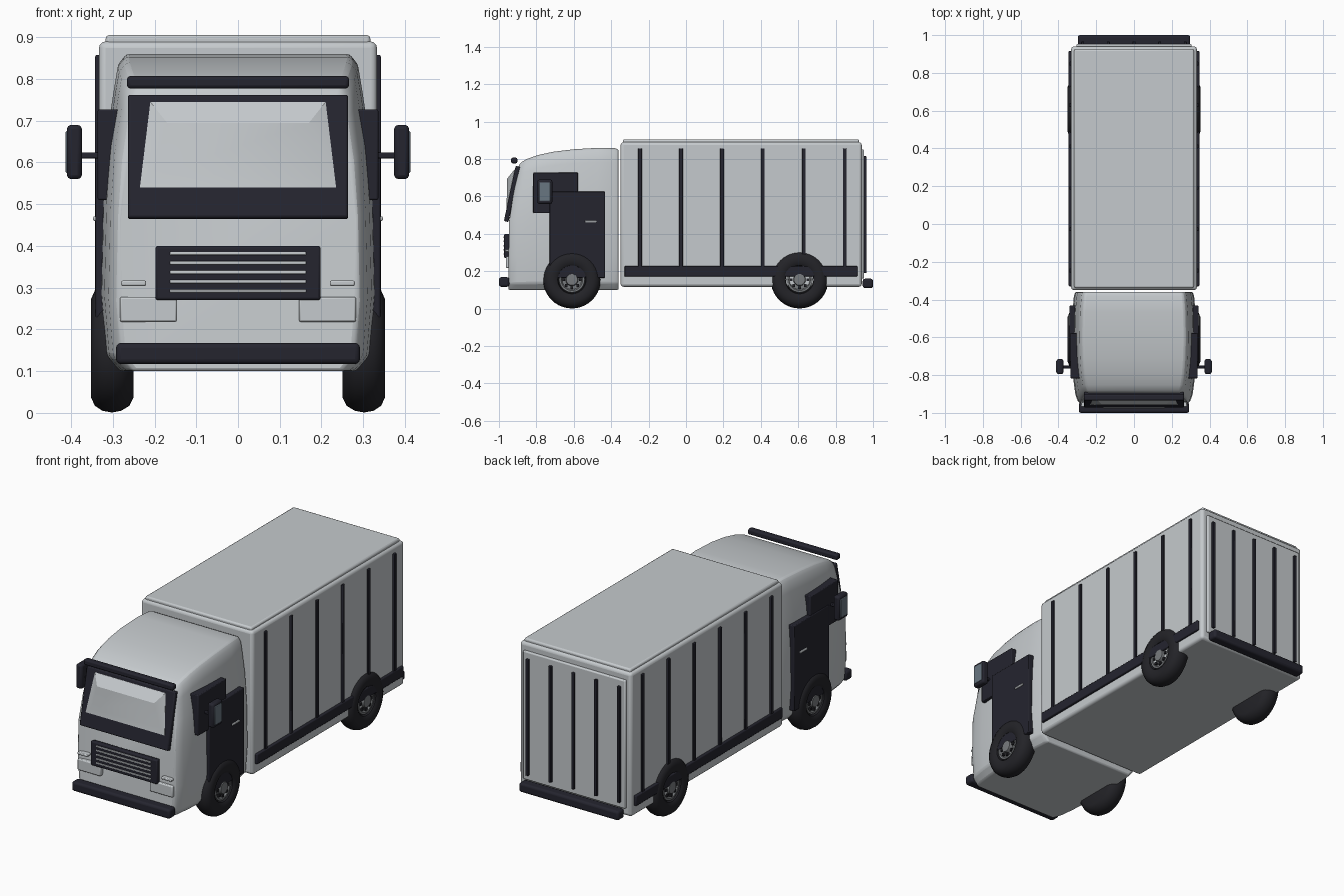
import bpy, bmesh, math
from mathutils import Vector

if "Cube" in bpy.data.objects:
    bpy.data.objects.remove(bpy.data.objects["Cube"])


def material(name, rgb):
    m = bpy.data.materials.new(name)
    m.use_nodes = True
    m.diffuse_color = (*rgb, 1)
    m.node_tree.nodes["Principled BSDF"].inputs["Base Color"].default_value = (*rgb, 1)
    return m


BODY = material("pale_grey_paint", (0.56, 0.59, 0.61))
TRIM = material("dark_trim", (0.018, 0.018, 0.028))
TYRE = material("black_rubber", (0.017, 0.017, 0.021))
RIM = material("grey_metal", (0.19, 0.20, 0.21))
GLASS = material("mirror_glass", (0.14, 0.18, 0.22))


def finish(bm, name, mat, bevel=0, segments=2):
    bmesh.ops.recalc_face_normals(bm, faces=bm.faces)
    me = bpy.data.meshes.new(name)
    bm.to_mesh(me)
    bm.free()
    ob = bpy.data.objects.new(name, me)
    bpy.context.collection.objects.link(ob)
    me.materials.append(mat)
    bpy.ops.object.select_all(action="DESELECT")
    ob.select_set(True)
    bpy.context.view_layer.objects.active = ob
    bpy.ops.object.shade_smooth_by_angle(angle=math.radians(35))
    if bevel:
        b = ob.modifiers.new("soft_edges", "BEVEL")
        b.width, b.segments = bevel, segments
    return ob


def box(name, x, y, z, mat, bevel=0.0, segments=2):
    """Box from its extents along each axis."""
    bm = bmesh.new()
    bmesh.ops.create_cube(bm, size=1)
    for v in bm.verts:
        v.co = Vector([(a + b) / 2 + c * (b - a) for (a, b), c in zip((x, y, z), v.co)])
    return finish(bm, name, mat, bevel, segments)


def pair(name, x, y, z, mat, bevel=0.0):
    """The same box on both sides of the model."""
    box("left_" + name, x, y, z, mat, bevel)
    box("right_" + name, (-x[1], -x[0]), y, z, mat, bevel)


def loft(rings, closed_ends=True):
    bm = bmesh.new()
    vs = [[bm.verts.new(p) for p in r] for r in rings]
    n = len(vs[0])
    for a, b in zip(vs, vs[1:]):
        for i in range(n):
            bm.faces.new((a[i], a[(i + 1) % n], b[(i + 1) % n], b[i]))
    if closed_ends:
        bm.faces.new(vs[0])
        bm.faces.new(vs[-1])
    return bm


# Cab: rings from the nose to the rear wall (position, roof height, width factor)
stations = [(0, .765, .87), (.025, .782, .905), (.08, .80, .94), (.2, .822, .97), (.35, .839, .99),
            (.55, .852, 1), (.8, .86, .99), (.96, .858, .965), (1, .85, .945)]
# Half section: height fraction, half width
section = [(0, .285), (.05, .318), (.25, .33), (.55, .325), (.75, .314), (.9, .297), (.97, .288), (1, .27)]
rings = []
for s, roof, wide in stations:
    half = []
    for f, w in section:
        nose = -.95 + max(0, f - .55) / .45 * .055
        half.append((w * wide, nose + (-.36 - nose) * s, .1 + (roof - .1) * f))
    rings.append(half + [(-x, y, z) for x, y, z in reversed(half)])
finish(loft(rings), "cab", BODY, 0.008)

# Windscreen surround, leaning back, with a raised pane
frame = box("windscreen_frame", (-.264, .264), (-.0125, .0125), (-.151, .151), TRIM, .006)
frame.location = (0, -.93, .613)
frame.rotation_euler.x = -.21


def trapezoid(low, high, lean):
    (xl, zl), (xh, zh) = low, high
    return [(x, lean(z), z) for x, z in ((-xl, zl), (xl, zl), (xh, zh), (-xh, zh))]


outer = lambda z: -.942 + (z - .613) * .213
pane = loft([trapezoid((.235, .54), (.21, .745), lambda z: outer(z) + .01),
             trapezoid((.235, .54), (.21, .745), lambda z: outer(z) - .002),
             trapezoid((.205, .57), (.17, .695), lambda z: -.956)])
finish(pane, "windscreen", BODY)

# Nose details
box("roof_bar", (-.266, .266), (-.935, -.902), (.777, .807), TRIM, .008)
box("grille", (-.198, .198), (-.972, -.945), (.27, .40), TRIM, .006)
for i in range(5):
    z = .292 + .0225 * i
    box(f"grille_slat_{i + 1}", (-.163, .163), (-.976, -.965), (z - .004, z + .004), BODY, .002)
pair("headlight", (.146, .283), (-.962, -.92), (.218, .278), BODY, .005)
pair("indicator", (.22, .28), (-.968, -.92), (.304, .317), BODY, .004)
box("front_bumper", (-.292, .292), (-1, -.945), (.117, .168), TRIM, .012, 3)

# Doors, handles and mirrors
pair("side_window", (.27, .336), (-.817, -.577), (.51, .727), TRIM, .004)
pair("door", (.28, .341), (-.73, -.432), (.165, .625), TRIM, .004)
pair("door_handle", (.335, .347), (-.54, -.478), (.46, .471), BODY, .003)
pair("mirror_arm", (.30, .38), (-.765, -.75), (.61, .624), TRIM, .003)
pair("mirror", (.374, .41), (-.795, -.715), (.56, .69), TRIM, .01)
pair("mirror_pane", (.405, .413), (-.786, -.725), (.575, .675), GLASS, .003)

# Cargo body, roof cap and rear panel
box("cargo_box", (-.333, .333), (-.35, .94), (.117, .89), BODY, .016, 3)
box("cargo_roof", (-.317, .317), (-.338, .925), (.87, .905), BODY, .008)
box("rear_panel", (-.305, .305), (.93, .953), (.16, .85), BODY, .006)

# Ribs, side rails and rear bumper
for i in range(6):
    y = -.246 + .219 * i
    pair(f"side_rib_{i + 1}", (.325, .342), (y - .01, y + .01), (.2, .857), TRIM, .003)
for i in range(5):
    x = -.272 + .136 * i
    box(f"rear_rib_{i + 1}", (x - .008, x + .008), (.94, .966), (.19, .815), TRIM, .003)
pair("side_rail", (.32, .346), (-.33, .917), (.172, .227), TRIM, .005)
box("rear_bumper", (-.297, .297), (.945, 1), (.11, .16), TRIM, .012, 3)


def lathe(name, profile, side, y, mat, steps=40):
    """Turn a (radius, x) profile round a wheel axle."""
    turns = [2 * math.pi * k / steps for k in range(steps)]
    rings = [[(side * x, y + r * math.cos(a), .155 + r * math.sin(a)) for a in turns] for r, x in profile]
    return finish(loft(rings), name, mat)


# Wheels
tyre = [(.03, .25), (.118, .25), (.138, .26), (.15, .28), (.154, .302), (.15, .325),
        (.138, .343), (.118, .352), (.088, .35), (.076, .342), (.072, .325), (.03, .325)]
rim = [(.01, .32), (.07, .32), (.068, .338), (.058, .338), (.052, .329), (.034, .329), (.03, .346), (.01, .347)]
for side, s_name in ((1, "left"), (-1, "right")):
    for y, p_name in ((-.61, "front"), (.607, "rear")):
        name = f"{p_name}_{s_name}_"
        lathe(name + "tyre", tyre, side, y, TYRE)
        lathe(name + "rim", rim, side, y, RIM, 32)
        # Spoke blocks round the hub
        bm = bmesh.new()
        for k in range(8):
            a = k * math.pi / 4
            made = bmesh.ops.create_cube(bm, size=.014)["verts"]
            bmesh.ops.translate(bm, verts=made, vec=(side * .333, y + .044 * math.cos(a), .155 + .044 * math.sin(a)))
        finish(bm, name + "wheel_nuts", TYRE)
